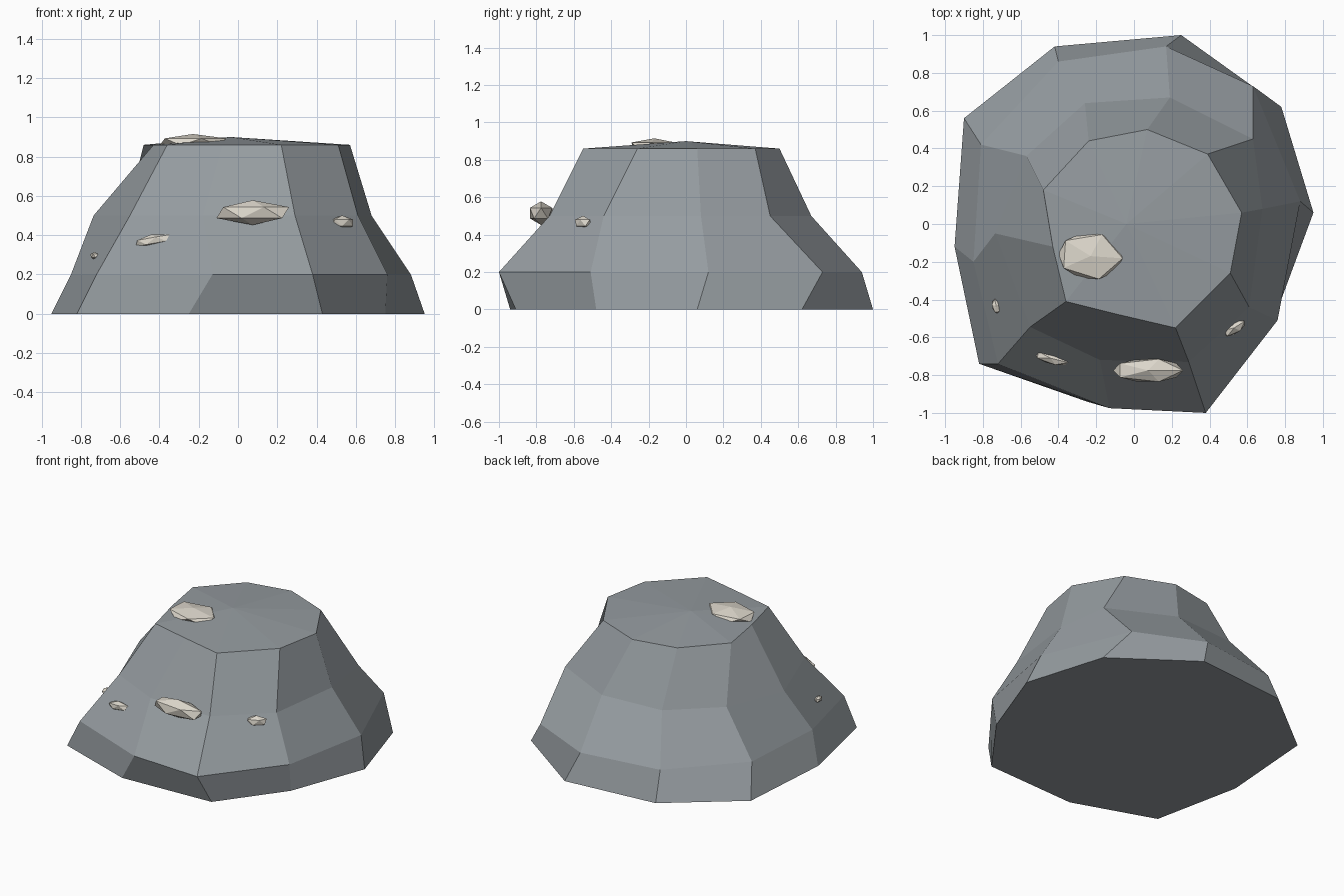
import bpy, bmesh
from mathutils import Matrix, Vector
from math import radians

if "Cube" in bpy.data.objects:
    bpy.data.objects.remove(bpy.data.objects["Cube"])


def material(name, rgb):
    m = bpy.data.materials.new(name)
    m.diffuse_color = (*rgb, 1)
    m.use_nodes = True
    m.node_tree.nodes["Principled BSDF"].inputs["Base Color"].default_value = m.diffuse_color
    return m


def finish(bm, name, mat):
    bmesh.ops.recalc_face_normals(bm, faces=bm.faces)
    me = bpy.data.meshes.new(name)
    bm.to_mesh(me)
    bm.free()
    me.materials.append(mat)
    ob = bpy.data.objects.new(name, me)
    bpy.context.collection.objects.link(ob)
    return ob


stone = material("stone", (0.30, 0.33, 0.35))
ore = material("ore", (0.72, 0.68, 0.60))

# Boulder: four irregular ten-sided rings, lofted, with a low peak on top
rings = {
    0.0: [(.95, .06), (.78, .62), (.25, 1), (-.42, .94), (-.9, .56),
          (-.95, -.12), (-.82, -.74), (-.25, -.94), (.43, -.91), (.75, -.48)],
    0.2: [(.88, .12), (.63, .73), (.17, .94), (-.4, .86), (-.81, .42),
          (-.85, -.2), (-.72, -.74), (-.13, -.975), (.38, -1), (.76, -.51)],
    0.5: [(.68, .08), (.63, .45), (.19, .67), (-.26, .64), (-.57, .36),
          (-.735, -.05), (-.55, -.545), (-.18, -.72), (.29, -.73), (.61, -.44)],
    0.86: [(.57, .06), (.39, .37), (.07, .5), (-.24, .44), (-.48, .18),
           (-.43, -.12), (-.36, -.41), (-.08, -.48), (.22, -.55), (.51, -.26)],
}
bm = bmesh.new()
loops = [[bm.verts.new((x, y, z)) for x, y in pts] for z, pts in rings.items()]
for low, high in zip(loops, loops[1:]):
    for i in range(10):
        j = (i + 1) % 10
        bm.faces.new((low[i], low[j], high[j], high[i]))
peak = bm.verts.new((-.04, 0, .9))
for i in range(10):
    bm.faces.new((loops[-1][i], loops[-1][(i + 1) % 10], peak))
bm.faces.new(loops[0][::-1])
finish(bm, "boulder", stone)


# Ore nuggets: stretched icosahedra set into the surface
def nugget(name, centre, half, yaw=0, tilt=0):
    bm = bmesh.new()
    bmesh.ops.create_icosphere(bm, subdivisions=1, radius=1)
    size = [max(abs(v.co[k]) for v in bm.verts) for k in range(3)]
    turn = Matrix.Rotation(radians(yaw), 3, 'Z') @ Matrix.Rotation(radians(tilt), 3, 'Y')
    for v in bm.verts:
        v.co = turn @ Vector([v.co[k] / size[k] * half[k] for k in range(3)]) + Vector(centre)
    finish(bm, name, ore)


nugget("top_nugget", (-.23, -.17, .875), (.17, .118, .04), -4)
nugget("front_nugget", (.075, -.775, .515), (.185, .06, .063))
nugget("right_nugget", (.53, -.55, .463), (.066, .03, .038), 32)
nugget("left_nugget", (-.435, -.712, .372), (.092, .028, .033), -14, -10)
nugget("side_nugget", (-.73, -.435, .295), (.038, .02, .02), 100)
